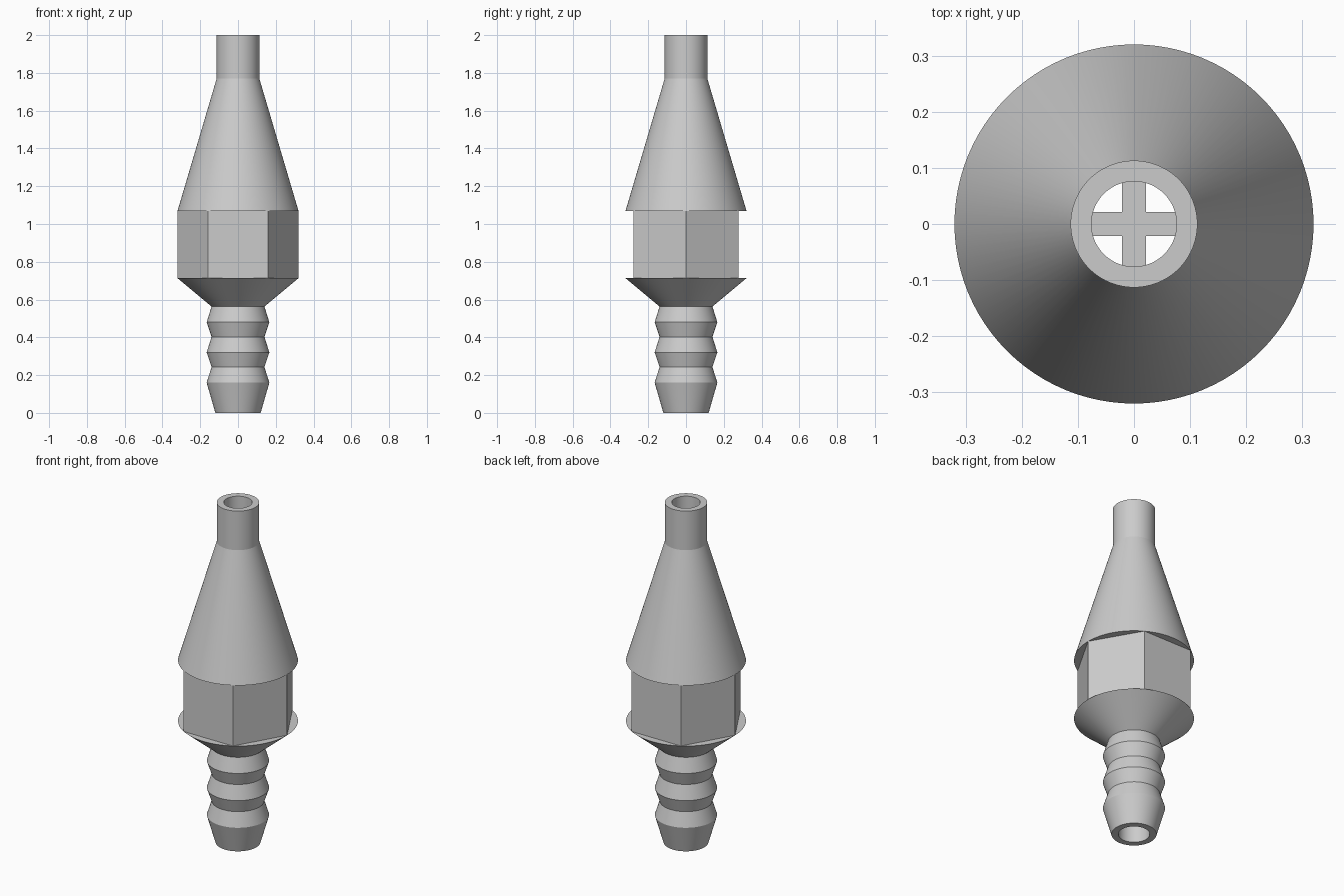
import bpy, bmesh, math

cube = bpy.data.objects.get("Cube")
if cube:
    bpy.data.objects.remove(cube)

grey = bpy.data.materials.new("light_grey")
grey.use_nodes = True
colour = (0.6, 0.6, 0.6, 1)
grey.diffuse_color = colour
grey.node_tree.nodes["Principled BSDF"].inputs["Base Color"].default_value = colour


def finish(name, bm):
    bmesh.ops.recalc_face_normals(bm, faces=bm.faces)
    mesh = bpy.data.meshes.new(name)
    bm.to_mesh(mesh)
    bm.free()
    mesh.materials.append(grey)
    obj = bpy.data.objects.new(name, mesh)
    bpy.context.collection.objects.link(obj)
    return obj


def lathe(name, profile, sides, smooth=True):
    """Revolve a closed (radius, height) loop around z."""
    bm = bmesh.new()
    rings = []
    for i in range(sides):
        a = math.tau * i / sides
        rings.append([bm.verts.new((r * math.cos(a), r * math.sin(a), z)) for r, z in profile])
    n = len(profile)
    for i in range(sides):
        here, there = rings[i], rings[(i + 1) % sides]
        for j in range(n):
            k = (j + 1) % n
            bm.faces.new((here[j], there[j], there[k], here[k]))
    obj = finish(name, bm)
    if smooth:
        bpy.ops.object.select_all(action='DESELECT')
        obj.select_set(True)
        bpy.context.view_layer.objects.active = obj
        bpy.ops.object.shade_smooth_by_angle(angle=math.radians(10))
    return obj


FLANGE, WAIST = 0.32, 0.14
HEX_BOTTOM, HEX_TOP = 0.713, 1.07
BORE_TOP, BORE_BOTTOM = 0.076, 0.084

# Hose barb: tapered tip, three ridges, then a flared collar
barb = [(BORE_BOTTOM, 0), (0.12, 0)]
for i in range(3):
    z = 0.16 + 0.16 * i
    barb += [(0.166, z), (WAIST, z + 0.083)]
barb += [(FLANGE, HEX_BOTTOM), (BORE_BOTTOM, HEX_BOTTOM)]
lathe("hose_barb", barb, 96)

# Hexagonal grip with corners on the x axis
lathe("hex_grip", [(0.1, HEX_BOTTOM), (FLANGE, HEX_BOTTOM),
                   (FLANGE, HEX_TOP), (0.1, HEX_TOP)], 6, smooth=False)

# Conical nozzle with a straight outlet tube
lathe("nozzle_cone", [(BORE_TOP, HEX_TOP), (FLANGE, HEX_TOP), (0.113, 1.77),
                      (0.113, 2), (BORE_TOP, 2)], 96)

# Crossed bars inside the bore: one plus-shaped prism
bm = bmesh.new()
w, r = 0.021, 0.086
outline = []
for q in range(4):
    c, s = round(math.cos(q * math.pi / 2)), round(math.sin(q * math.pi / 2))
    for x, y in ((r, -w), (r, w), (w, w)):
        outline.append(bm.verts.new((x * c - y * s, x * s + y * c, HEX_BOTTOM)))
base = bm.faces.new(outline)
extruded = bmesh.ops.extrude_face_region(bm, geom=[base])
bmesh.ops.translate(bm, vec=(0, 0, 0.08),
                    verts=[v for v in extruded["geom"] if isinstance(v, bmesh.types.BMVert)])
finish("cross_bars", bm)
